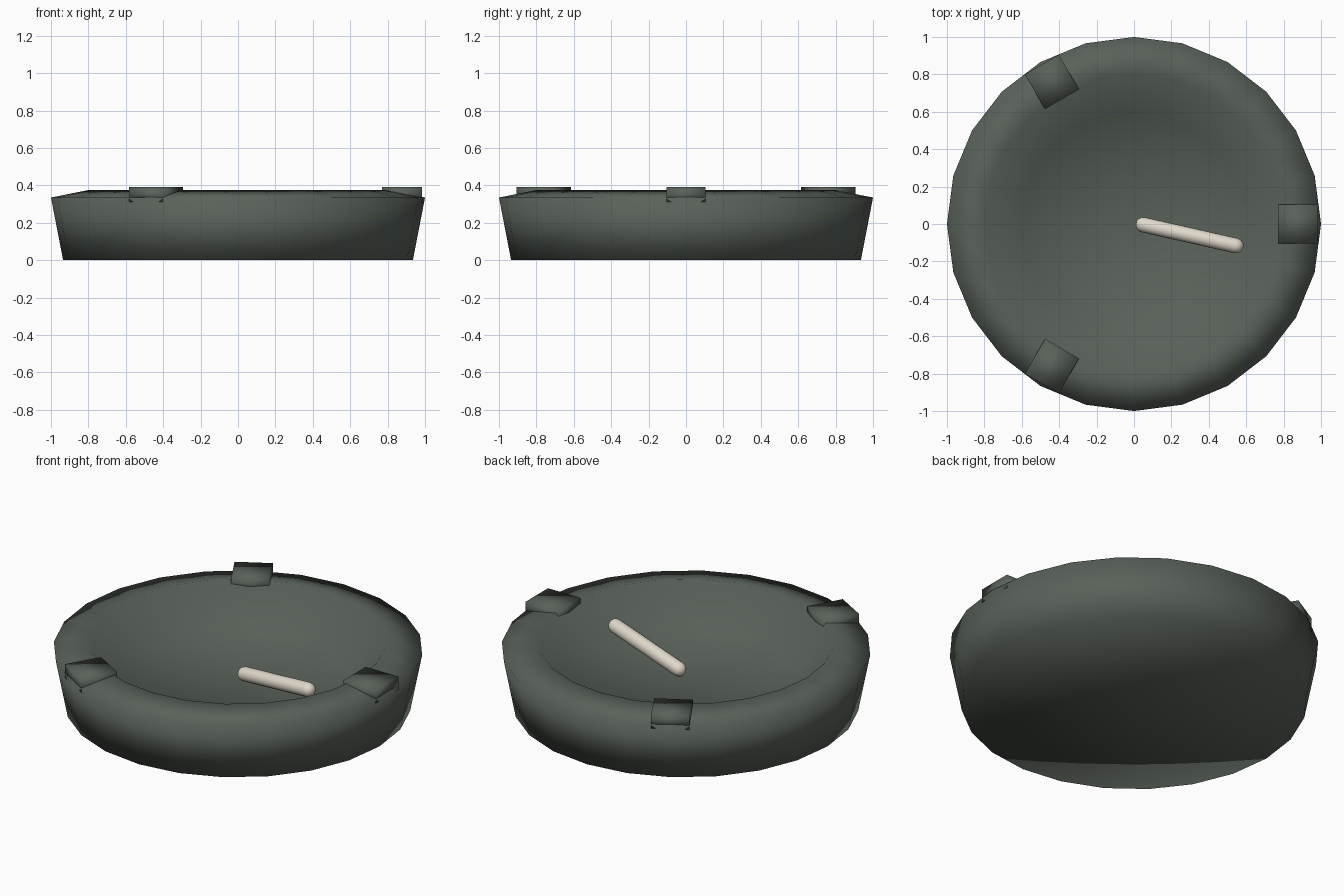
import bpy, bmesh, math
from mathutils import Vector, Matrix

if "Cube" in bpy.data.objects:
    bpy.data.objects.remove(bpy.data.objects["Cube"])


def material(name, rgb):
    m = bpy.data.materials.new(name)
    m.diffuse_color = (*rgb, 1)
    m.use_nodes = True
    m.node_tree.nodes["Principled BSDF"].inputs["Base Color"].default_value = m.diffuse_color
    return m


def finish(bm, name, mat):
    bmesh.ops.recalc_face_normals(bm, faces=bm.faces)
    me = bpy.data.meshes.new(name)
    bm.to_mesh(me)
    bm.free()
    for p in me.polygons:
        p.use_smooth = True
    me.materials.append(mat)
    ob = bpy.data.objects.new(name, me)
    bpy.context.collection.objects.link(ob)
    return ob


def lathe(profile, n, name, mat):
    # profile runs from axis to axis as (radius, height)
    bm = bmesh.new()
    rings = []
    for r, z in profile:
        if r == 0:
            rings.append([bm.verts.new((0, 0, z))] * n)
        else:
            rings.append([bm.verts.new((r * math.cos(2 * math.pi * i / n),
                                        r * math.sin(2 * math.pi * i / n), z)) for i in range(n)])
    for a, b in zip(rings, rings[1:]):
        for i in range(n):
            j = (i + 1) % n
            bm.faces.new(list(dict.fromkeys((a[i], a[j], b[j], b[i]))))
    return finish(bm, name, mat)


glaze = material("dark_glaze", (0.10, 0.12, 0.10))
paper = material("paper", (0.75, 0.69, 0.60))

# dish body: flat base, flared wall, bevelled rim, sloping bowl
lathe([(0, 0), (0.935, 0), (1.0, 0.335), (0.8, 0.375), (0.6, 0.17), (0, 0.15)],
      24, "dish", glaze)

# three blocks set into the rim
for k in range(3):
    bm = bmesh.new()
    bmesh.ops.create_cube(bm, size=1, matrix=Matrix.Rotation(k * 2 * math.pi / 3, 4, 'Z')
                          @ Matrix.Translation((0.8775, 0, 0.35))
                          @ Matrix.Diagonal((0.215, 0.21, 0.08, 1)))
    finish(bm, f"rim_rest_{k + 1}", glaze)

# stub: rounded stick leaning up the bowl
start, end, rad = Vector((0.01, 0.005, 0.19)), Vector((0.585, -0.125, 0.285)), 0.041
length = (end - start).length
cap = [(rad * math.sin(a), rad - rad * math.cos(a)) for a in (math.pi / 6, math.pi / 3, math.pi / 2)]
profile = [(0, 0)] + cap + [(r, length - z) for r, z in reversed(cap)] + [(0, length)]
stub = lathe(profile, 16, "stub", paper)
stub.data.transform(Matrix.Translation(start) @
                    (end - start).to_track_quat('Z', 'Y').to_matrix().to_4x4())
